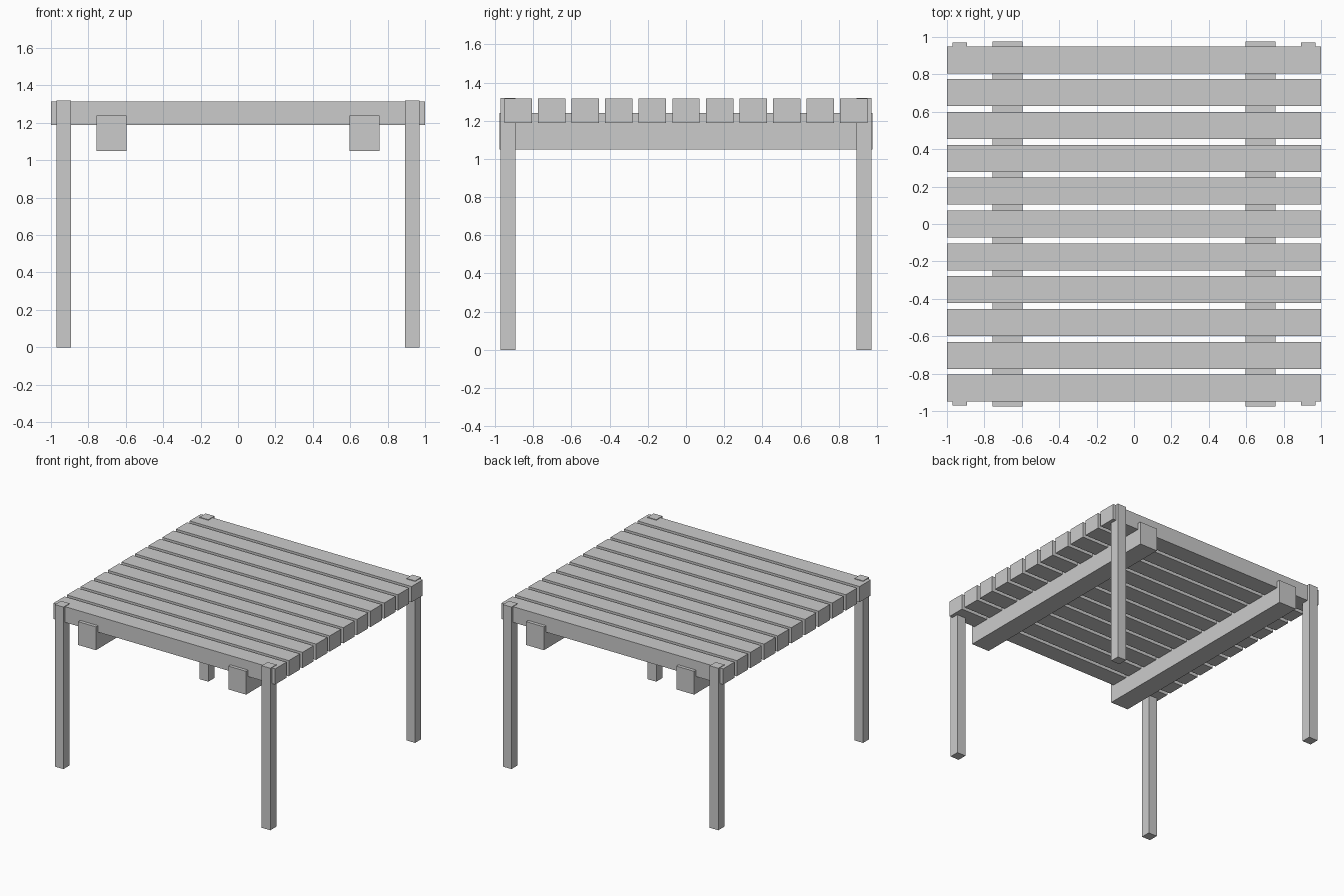
import bpy

if "Cube" in bpy.data.objects:
    bpy.data.objects.remove(bpy.data.objects["Cube"])


def box(name, center, size):
    bpy.ops.mesh.primitive_cube_add(size=1, location=center)
    ob = bpy.context.object
    ob.name = name
    ob.scale = size
    bpy.ops.object.transform_apply(location=False, rotation=False, scale=True)
    return ob


# Table top slats, running left to right
SLATS = 11
PITCH = 0.1755
for i in range(SLATS):
    y = (i - (SLATS - 1) / 2) * PITCH
    box(f"top_slat_{i + 1}", (0, y, 1.251), (2.0, 0.144, 0.128))

# Two support beams under the slats, running front to back
for side, sx in (("left", -1), ("right", 1)):
    box(f"{side}_support_beam", (sx * 0.677, 0, 1.145), (0.16, 1.953, 0.19))

    # Corner legs, standing slightly proud of the slats
    for end, sy in (("front", -1), ("back", 1)):
        box(f"{end}_{side}_leg", (sx * 0.932, sy * 0.932, 0.66), (0.078, 0.078, 1.32))
